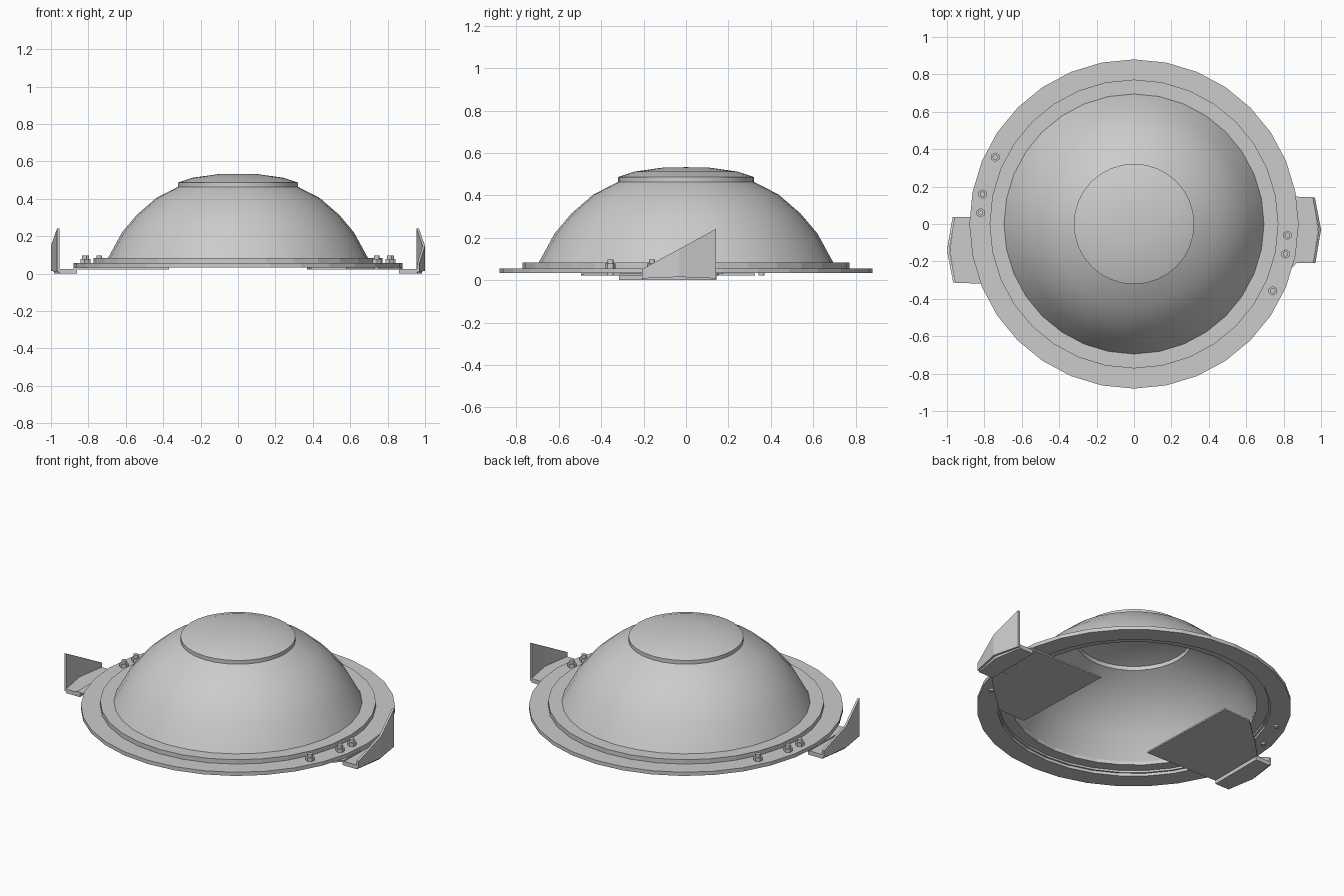
import bpy, bmesh, math
from mathutils import Matrix, Vector

if "Cube" in bpy.data.objects:
    bpy.data.objects.remove(bpy.data.objects["Cube"])

SIDES = 32
# Half turn used to repeat the right-hand blade on the left
TURN = Matrix.Translation((0, -0.17, 0)) @ Matrix.Rotation(math.pi, 4, 'Z')


def finish(name, bm, smooth=None):
    bmesh.ops.recalc_face_normals(bm, faces=bm.faces)
    me = bpy.data.meshes.new(name)
    bm.to_mesh(me)
    bm.free()
    ob = bpy.data.objects.new(name, me)
    bpy.context.collection.objects.link(ob)
    if smooth:
        bpy.ops.object.select_all(action='DESELECT')
        ob.select_set(True)
        bpy.context.view_layer.objects.active = ob
        bpy.ops.object.shade_smooth_by_angle(angle=math.radians(smooth))
    return ob


def lathe(name, profile, closed=False, smooth=None):
    bm = bmesh.new()
    verts = [bm.verts.new((r, 0, z)) for r, z in profile]
    pairs = list(zip(verts, verts[1:]))
    if closed:
        pairs.append((verts[-1], verts[0]))
    edges = [bm.edges.new(p) for p in pairs]
    bmesh.ops.spin(bm, geom=verts + edges, cent=(0, 0, 0), axis=(0, 0, 1),
                   angle=2 * math.pi, steps=SIDES, use_duplicate=False)
    bmesh.ops.remove_doubles(bm, verts=bm.verts, dist=1e-4)
    return finish(name, bm, smooth)


def plate(name, outline, z0, z1, matrix):
    bm = bmesh.new()
    face = bm.faces.new([bm.verts.new((x, y, z0)) for x, y in outline])
    ext = bmesh.ops.extrude_face_region(bm, geom=[face], use_keep_orig=True)
    for v in ext['geom']:
        if isinstance(v, bmesh.types.BMVert):
            v.co.z = z1
    bm.transform(matrix)
    return finish(name, bm)


def fin(name, path, matrix, thick=0.013):
    # path rows: x, y, bottom z, top z
    bm = bmesh.new()
    rings = []
    for x, y, zb, zt in path:
        rings.append([bm.verts.new(c) for c in
                      ((x, y, zb), (x, y, zt), (x - thick, y, zt), (x - thick, y, zb))])
    for a, b in zip(rings, rings[1:]):
        for i in range(4):
            j = (i + 1) % 4
            bm.faces.new((a[i], a[j], b[j], b[i]))
    bm.faces.new(rings[0])
    bm.faces.new(rings[-1])
    bm.transform(matrix)
    return finish(name, bm)


def bolt(name, x, y):
    bm = bmesh.new()
    for sides, r, z0, z1 in ((6, 0.025, 0.054, 0.078), (12, 0.014, 0.022, 0.097)):
        bmesh.ops.create_cone(bm, cap_ends=True, segments=sides, radius1=r, radius2=r,
                              depth=z1 - z0,
                              matrix=Matrix.Translation((x, y, (z0 + z1) / 2)))
    return finish(name, bm)


# Flat outer flange and raised inner rim
lathe("flange", [(0.88, 0.033), (0.88, 0.056), (0.765, 0.056), (0.765, 0.033)], closed=True)
lathe("rim", [(0.772, 0.05), (0.772, 0.083), (0.69, 0.083), (0.69, 0.062), (0.755, 0.062),
              (0.755, 0.05)], closed=True)

# Hollow dome and its raised cap
lathe("dome", [(0.695, 0.083), (0.62, 0.22), (0.54, 0.315), (0.437, 0.404), (0.322, 0.463)],
      smooth=40)
lathe("cap", [(0.322, 0.461), (0.322, 0.486), (0.245, 0.512), (0.11, 0.531), (0, 0.533)],
      smooth=40)

# Pair of blades: inner plate, lower outer tab and upright folded fin
inner = [(0.37, 0.155), (0.39, -0.495), (0.58, -0.485), (0.76, -0.32), (0.87, -0.208), (0.88, 0.147)]
tab = [(0.86, -0.208), (0.958, -0.208), (0.985, -0.03), (0.955, 0.145), (0.86, 0.145)]
fold = [(0.97, -0.208, 0.008, 0.052), (1.0, -0.03, 0.015, 0.148), (0.967, 0.142, 0.008, 0.242)]
for side, m in (("right", Matrix.Identity(4)), ("left", TURN)):
    plate(side + "_blade", inner, 0.023, 0.032, m)
    plate(side + "_blade_tab", tab, 0.0, 0.025, m)
    fin(side + "_fin", fold, m)

# Three bolts on each side of the flange
for sign, side in ((1, "right"), (-1, "left")):
    for i, (x, y) in enumerate(((0.82, -0.06), (0.81, -0.16), (0.742, -0.357))):
        bolt(f"{side}_bolt_{i + 1}", sign * x, sign * y)
